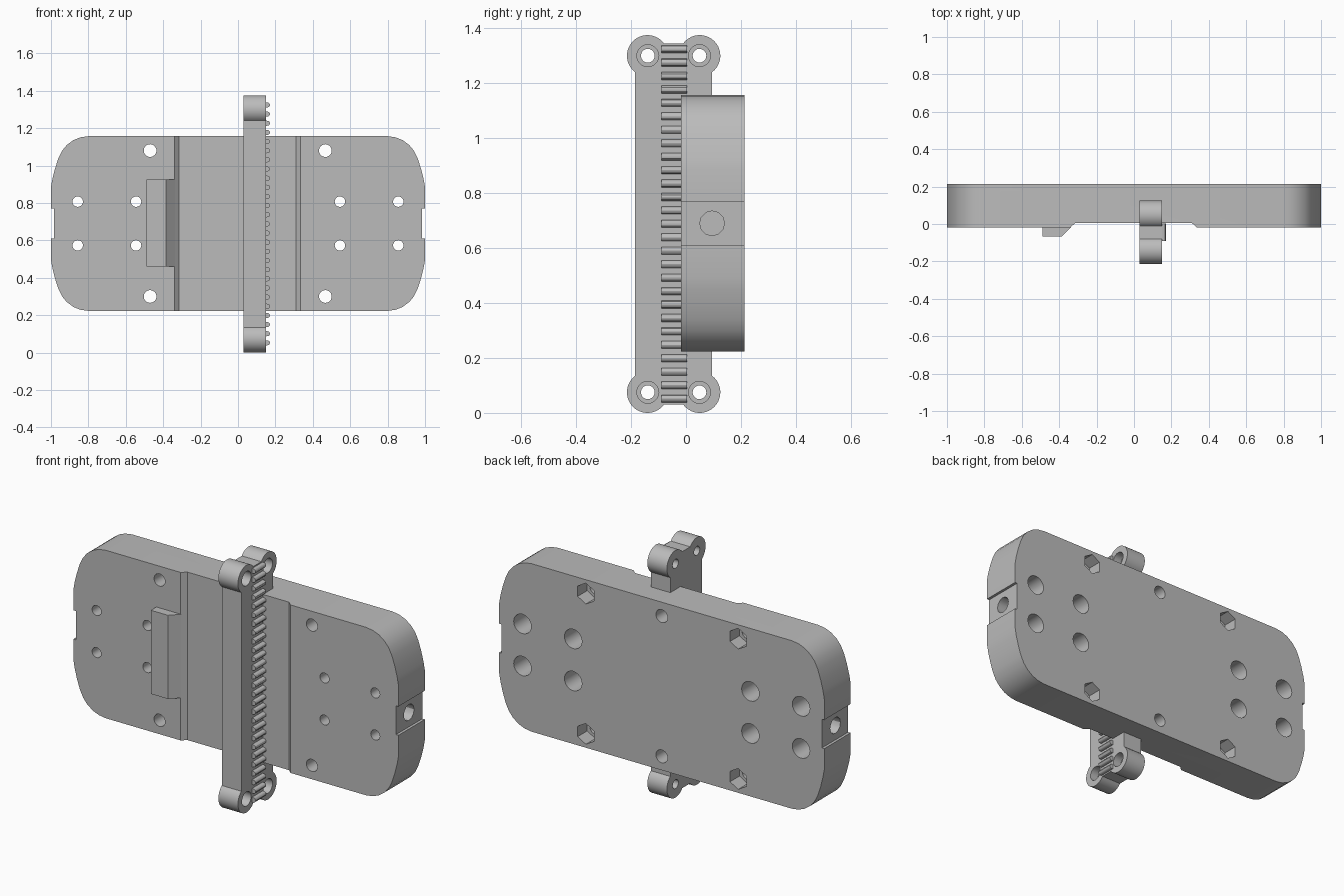
import bpy, bmesh, math
from mathutils import Vector

if "Cube" in bpy.data.objects:
    bpy.data.objects.remove(bpy.data.objects["Cube"], do_unlink=True)

grey = bpy.data.materials.new("plain_grey")
grey.use_nodes = True
COLOR = (0.5, 0.5, 0.5, 1)
grey.diffuse_color = COLOR
grey.node_tree.nodes["Principled BSDF"].inputs["Base Color"].default_value = COLOR

FRONT, BACK = -0.018, 0.213      # plate thickness range in y
MID_Z = 0.69                     # plate centre height
BAR_L, BAR_R = 0.03, 0.15        # rack bar range in x
BAR_Y, BAR_Z = -0.045, 0.6875    # rack bar centre


def place(axis, u, v, t):
    """u, v lie across the axis, t along it; v is z for the x and y axes."""
    return {"X": (t, u, v), "Y": (u, t, v), "Z": (u, v, t)}[axis]


def add_loft(bm, axis, rings):
    """Closed solid through rings given as (outline, position)."""
    loops = [[bm.verts.new(place(axis, u, v, t)) for u, v in pts] for pts, t in rings]
    n = len(loops[0])
    for a, b in zip(loops, loops[1:]):
        for i in range(n):
            j = (i + 1) % n
            bm.faces.new((a[i], a[j], b[j], b[i]))
    bm.faces.new(loops[0])
    bm.faces.new(loops[-1])


def arc(cu, cv, r, a0, a1, n):
    angles = [math.radians(a0 + (a1 - a0) * i / n) for i in range(n + 1)]
    return [(cu + r * math.cos(a), cv + r * math.sin(a)) for a in angles]


def add_bore(bm, axis, u, v, steps, sides=20):
    """Stepped round cutter; steps are (radius, position)."""
    rings = [(arc(u, v, r, 0, 360, sides)[:-1], t) for r, t in steps]
    add_loft(bm, axis, rings)


def finish(name, bm):
    bmesh.ops.recalc_face_normals(bm, faces=bm.faces)
    mesh = bpy.data.meshes.new(name)
    bm.to_mesh(mesh)
    bm.free()
    mesh.materials.append(grey)
    ob = bpy.data.objects.new(name, mesh)
    bpy.context.collection.objects.link(ob)
    return ob


def activate(ob):
    bpy.ops.object.select_all(action="DESELECT")
    ob.select_set(True)
    bpy.context.view_layer.objects.active = ob


def cut(ob, cutter_bm):
    cutter = finish("cutter", cutter_bm)
    cutter.hide_render = True
    mod = ob.modifiers.new("cut", "BOOLEAN")
    mod.operation = "DIFFERENCE"
    mod.solver = "EXACT"
    mod.object = cutter
    activate(ob)
    bpy.ops.object.modifier_apply(modifier=mod.name)
    bpy.data.objects.remove(cutter, do_unlink=True)


def smooth(ob):
    activate(ob)
    bpy.ops.object.shade_smooth_by_angle(angle=math.radians(30))


# Plate outline: one quarter with an end notch, mirrored twice
quarter = [(0.985, 0.08), (1, 0.08), (1, 0.195), (0.992, 0.24), (0.978, 0.295),
           (0.96, 0.35), (0.94, 0.39), (0.915, 0.42), (0.88, 0.446),
           (0.842, 0.461), (0.8, 0.467)]
half = [(x, -z) for x, z in reversed(quarter)] + quarter
outline = half + [(-x, -z) for x, z in half]
outline = [(x, MID_Z + z) for x, z in outline]
bm = bmesh.new()
add_loft(bm, "Y", [(outline, FRONT), (outline, BACK)])
plate = finish("mounting_plate", bm)

# Plate cuts: sliding channel, screw holes, nut pockets, end holes
bm = bmesh.new()
channel = [(-0.315, 0.005), (0.31, 0.005), (0.335, FRONT), (0.335, -0.1),
           (-0.34, -0.1), (-0.34, FRONT)]
add_loft(bm, "Z", [(channel, 0.1), (channel, 1.3)])
for side in (-1, 1):
    for dz in (-0.117, 0.117):
        for x in (0.545, 0.857):
            add_bore(bm, "Y", side * x, MID_Z + dz,
                     [(0.028, -0.1), (0.028, 0.07), (0.054, 0.07), (0.054, 0.3)])
    add_bore(bm, "X", 0.095, MID_Z, [(0.045, side * 1.1), (0.045, side * 0.72)], 12)
    z = MID_Z + side * 0.39
    add_bore(bm, "Y", 0, z, [(0.036, 0.09), (0.036, 0.3)])
    for x in (-0.47, 0.467):
        u = arc(x, z, 0.034, 0, 360, 24)[:-1]
        # hexagonal pocket with the same point count as the round hole
        hexa = []
        for i in range(24):
            a = math.radians(15 * i)
            r = 0.05 / math.cos((a + math.pi / 6) % (math.pi / 3) - math.pi / 6)
            hexa.append((x + r * math.cos(a), z + r * math.sin(a)))
        add_loft(bm, "Y", [(u, -0.1), (u, 0.13), (hexa, 0.13), (hexa, 0.3)])
cut(plate, bm)
smooth(plate)

# Wedge-shaped stop beside the channel
bm = bmesh.new()
wedge = [(-0.49, FRONT + 0.01), (-0.49, -0.066), (-0.385, -0.066),
         (-0.337, FRONT), (-0.35, FRONT + 0.01)]
add_loft(bm, "Z", [(wedge, 0.46), (wedge, 0.925)])
finish("channel_stop", bm)

# Rack bar with a rounded screw lobe at each corner
lobe = arc(0.095, 0.6125, 0.075, -53.13, 143.13, 20)
top = lobe + [(-u, v) for u, v in reversed(lobe)]
ring = top + [(-u, -v) for u, v in top]
ring = [(BAR_Y + u, BAR_Z + v) for u, v in ring]
bm = bmesh.new()
add_loft(bm, "X", [(ring, BAR_L), (ring, BAR_R)])
bar = finish("rack_bar", bm)
bm = bmesh.new()
for u in (-0.094, 0.094):
    for v in (-0.6125, 0.6125):
        add_bore(bm, "X", BAR_Y + u, BAR_Z + v,
                 [(0.025, 0), (0.025, 0.1), (0.04, 0.1), (0.04, 0.2)])
cut(bar, bm)
smooth(bar)

# Rounded rack teeth along the bar
bm = bmesh.new()
COUNT = 27
for i in range(COUNT):
    z = 0.052 + i * 1.272 / (COUNT - 1)
    tip = arc(BAR_R + 0.008, z, 0.013, -90, 90, 6)
    tooth = [(BAR_R - 0.01, z - 0.015)] + tip + [(BAR_R - 0.01, z + 0.015)]
    add_loft(bm, "Y", [(tooth, -0.09), (tooth, 0.004)])
smooth(finish("rack_teeth", bm))
